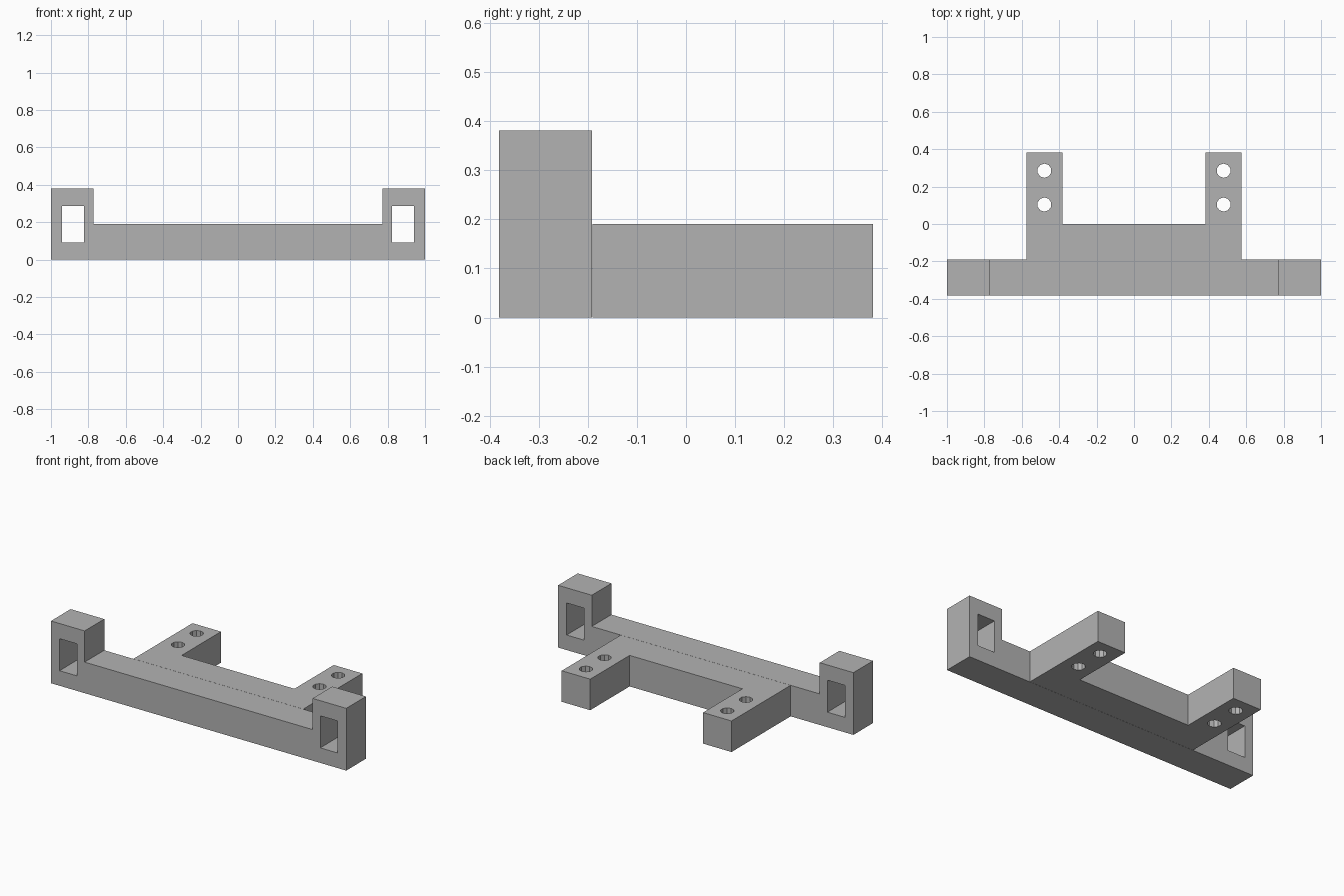
import bpy
import bmesh
from mathutils import Matrix, Vector

cube = bpy.data.objects.get("Cube")
if cube:
    bpy.data.objects.remove(cube, do_unlink=True)

# Main dimensions
T = 0.19                      # bar depth and plate thickness
HALF_Y = 0.381
POST_H = 0.381
POST_IN = 0.772
ARM_IN, ARM_OUT = 0.382, 0.575

grey = bpy.data.materials.new("light_grey")
grey.use_nodes = True
colour = (0.45, 0.45, 0.45, 1)
grey.diffuse_color = colour
grey.node_tree.nodes["Principled BSDF"].inputs["Base Color"].default_value = colour


def add_object(name, bm):
    bmesh.ops.recalc_face_normals(bm, faces=bm.faces)
    mesh = bpy.data.meshes.new(name)
    bm.to_mesh(mesh)
    bm.free()
    mesh.materials.append(grey)
    obj = bpy.data.objects.new(name, mesh)
    bpy.context.collection.objects.link(obj)
    return obj


def prism(name, half_outline, place, direction):
    """Mirror half an outline across x = 0 and extrude it."""
    outline = half_outline + [(-x, v) for x, v in reversed(half_outline)]
    bm = bmesh.new()
    face = bm.faces.new([bm.verts.new(place(x, v)) for x, v in outline])
    out = bmesh.ops.extrude_face_region(bm, geom=[face])
    verts = [g for g in out["geom"] if isinstance(g, bmesh.types.BMVert)]
    bmesh.ops.translate(bm, verts=verts, vec=Vector(direction))
    return add_object(name, bm)


def boolean(target, other, operation):
    mod = target.modifiers.new(operation.title(), 'BOOLEAN')
    mod.operation, mod.object, mod.solver = operation, other, 'EXACT'


# Front bar with raised end posts
bracket = prism("mounting_bracket",
                [(1, 0), (1, POST_H), (POST_IN, POST_H), (POST_IN, T)],
                lambda x, z: (x, -HALF_Y, z), (0, T, 0))

# Rear plate with two arms
plate = prism("rear_plate",
              [(ARM_OUT, -T), (ARM_OUT, HALF_Y), (ARM_IN, HALF_Y), (ARM_IN, 0)],
              lambda x, y: (x, y, 0), (0, 0, T))

# Cutters: post windows and screw holes
windows, holes = bmesh.new(), bmesh.new()
for side in (-1, 1):
    bmesh.ops.create_cube(windows, size=1, matrix=Matrix.Translation(
        (side * 0.883, -HALF_Y + T / 2, T)) @ Matrix.Diagonal((0.118, 0.4, 0.196, 1)))
    for y in (0.104, 0.285):
        bmesh.ops.create_cone(holes, cap_ends=True, segments=10,
                              radius1=0.038, radius2=0.038, depth=0.5,
                              matrix=Matrix.Translation((side * 0.479, y, T / 2)))
window_cutter = add_object("window_cutter", windows)
hole_cutter = add_object("hole_cutter", holes)

boolean(bracket, plate, 'UNION')
boolean(bracket, window_cutter, 'DIFFERENCE')
boolean(bracket, hole_cutter, 'DIFFERENCE')

# Bake the booleans and drop the helper parts
bpy.context.view_layer.update()
graph = bpy.context.evaluated_depsgraph_get()
result = bpy.data.meshes.new_from_object(bracket.evaluated_get(graph))
bracket.modifiers.clear()
bracket.data = result
for helper in (plate, window_cutter, hole_cutter):
    bpy.data.objects.remove(helper, do_unlink=True)

# Merge flat faces left by the union
bm = bmesh.new()
bm.from_mesh(result)
bmesh.ops.remove_doubles(bm, verts=bm.verts, dist=0.0001)
bmesh.ops.dissolve_limit(bm, angle_limit=0.01, verts=bm.verts, edges=bm.edges)
bm.to_mesh(result)
bm.free()
